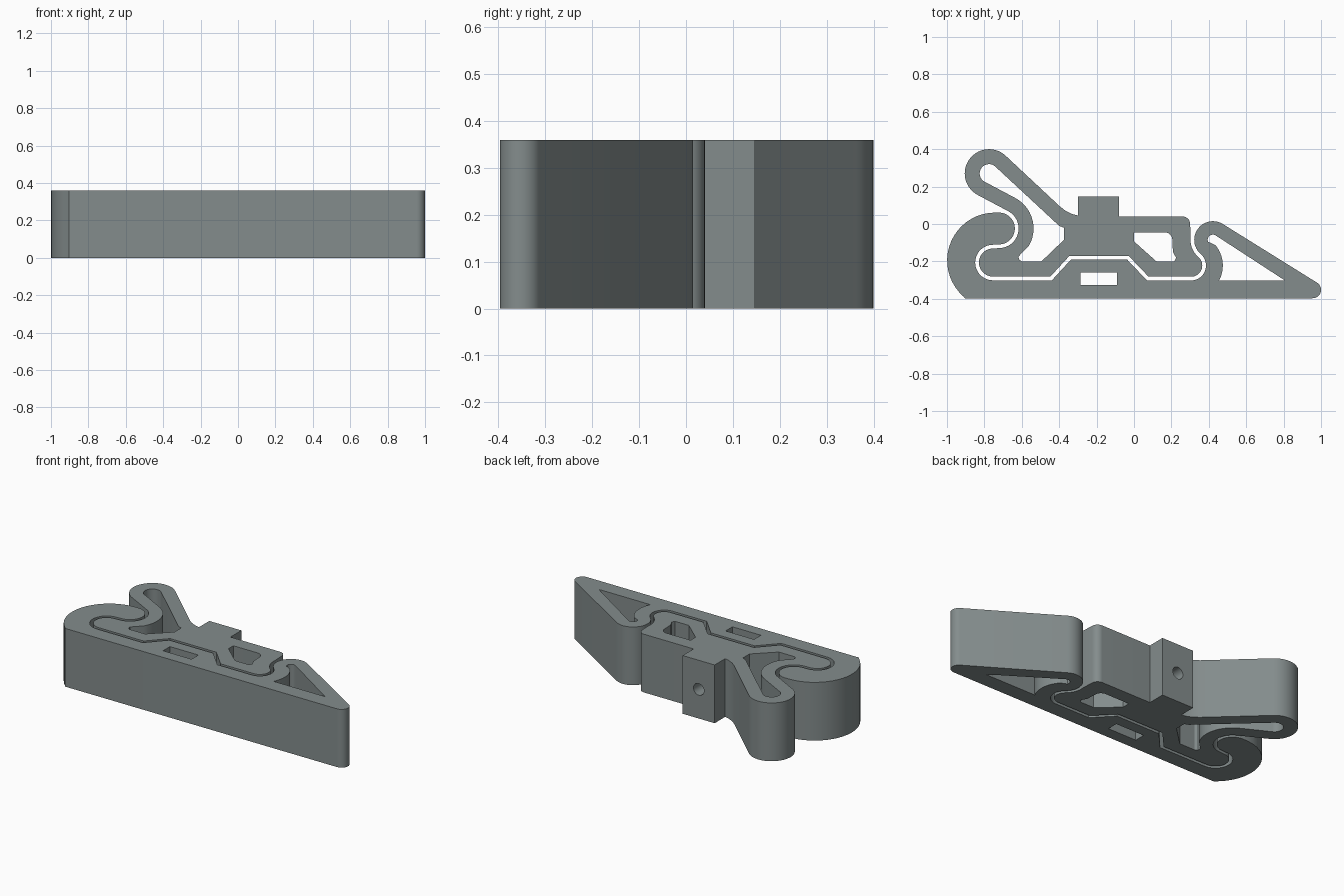
import bpy, bmesh, math

if "Cube" in bpy.data.objects:
    bpy.data.objects.remove(bpy.data.objects["Cube"])

HEIGHT = 0.36
# Shared arc centres of the interlocking clip profile
LOBE, SOCKET, BIG = (-0.722, -0.024), (-0.754, -0.206), (-0.743, -0.195)
HOOK, FOOT, LOOP = (0.422, -0.085), (0.305, -0.222), (-0.775, 0.27)

mat = bpy.data.materials.new("slate grey")
mat.diffuse_color = (0.23, 0.265, 0.265, 1)
mat.use_nodes = True
mat.node_tree.nodes["Principled BSDF"].inputs["Base Color"].default_value = mat.diffuse_color


def arc(c, r, a0, a1):
    """Points on an arc from a0 to a1 degrees."""
    n = max(4, int(abs(a1 - a0) / 7))
    angles = [math.radians(a0 + (a1 - a0) * i / n) for i in range(n + 1)]
    return [(c[0] + r * math.cos(a), c[1] + r * math.sin(a)) for a in angles]


def plate(name, *loops):
    """Extrude an outline with holes to full height."""
    bm = bmesh.new()
    edges = []
    for pts in loops:
        vs = [bm.verts.new((x, y, 0)) for x, y in pts]
        edges += [bm.edges.new((vs[i - 1], vs[i])) for i in range(len(vs))]
    bmesh.ops.triangle_fill(bm, edges=edges, use_beauty=True, use_dissolve=False, normal=(0, 0, 1))
    ext = bmesh.ops.extrude_face_region(bm, geom=bm.faces[:])
    top = [g for g in ext["geom"] if isinstance(g, bmesh.types.BMVert)]
    bmesh.ops.translate(bm, verts=top, vec=(0, 0, HEIGHT))
    bmesh.ops.recalc_face_normals(bm, faces=bm.faces[:])
    me = bpy.data.meshes.new(name)
    bm.to_mesh(me)
    bm.free()
    me.materials.append(mat)
    ob = bpy.data.objects.new(name, me)
    bpy.context.collection.objects.link(ob)
    return ob


def smooth(ob):
    bpy.ops.object.select_all(action='DESELECT')
    ob.select_set(True)
    bpy.context.view_layer.objects.active = ob
    bpy.ops.object.shade_smooth_by_angle(angle=math.radians(25))


# Base: rail with big hook on the left and a triangular hook on the right
base_outline = (
    [(-0.904, -0.397)]
    + arc((0.955, -0.352), 0.045, -90, 58)
    + arc(HOOK, 0.10, 58, 229.5)
    + arc(FOOT, 0.08, 49, -90)
    + [(0.07, -0.302), (-0.037, -0.19), (-0.337, -0.19), (-0.44, -0.302)]
    + arc(SOCKET, 0.095, 270, 90)
    + arc(LOBE, 0.085, -90, 88)
    + arc(BIG, 0.256, 90, 229)
)
base_triangle = (arc(HOOK, 0.028, 58, 200) + arc(FOOT, 0.17, 40, -28) + [(0.807, -0.302)])
base_slot = [(-0.285, -0.325), (-0.09, -0.325), (-0.09, -0.258), (-0.285, -0.258)]
base = plate("base_rail", base_outline, base_triangle, base_slot)

# Latch: body with top tab, right foot and looped spring arm
latch_outline = (
    arc(SOCKET, 0.075, 90, 270)
    + [(-0.448, -0.282), (-0.345, -0.17), (-0.029, -0.17), (0.078, -0.282)]
    + arc(FOOT, 0.06, -90, 49.5)
    + arc(HOOK, 0.12, 228, 172)
    + arc((0.26, 0.0), 0.04, 0, 90)
    + [(-0.08, 0.04), (-0.08, 0.147), (-0.299, 0.147), (-0.299, 0.045),
       (-0.33, 0.053), (-0.365, 0.07), (-0.395, 0.093)]
    + arc(LOOP, 0.13, 46, 243.4)
    + arc(LOBE, 0.105, 63.4, -90)
)
arm_opening = (
    arc(LOOP, 0.05, 46, 243.4)
    + arc(LOBE, 0.185, 63.4, -30)
    + [(-0.605, -0.16), (-0.617, -0.175), (-0.615, -0.19), (-0.60, -0.2), (-0.495, -0.2),
       (-0.375, -0.085), (-0.375, -0.02), (-0.40, -0.01)]
)
body_window = ([(0, -0.093), (0, -0.045)] + arc((0.165, -0.085), 0.04, 90, 0)
               + [(0.208, -0.15), (0.225, -0.18), (0.215, -0.2), (0.12, -0.2)])
latch = plate("spring_latch", latch_outline, arm_opening, body_window)

# Screw hole drilled into the tab
bpy.ops.mesh.primitive_cylinder_add(vertices=32, radius=0.036, depth=0.30,
                                    location=(-0.19, 0.05, HEIGHT / 2),
                                    rotation=(math.pi / 2, 0, 0))
drill = bpy.context.object
drill.name = "screw_hole_cutter"
drill.data.materials.append(mat)
drill.hide_render = True
mod = latch.modifiers.new("screw_hole", 'BOOLEAN')
mod.operation, mod.solver, mod.object = 'DIFFERENCE', 'EXACT', drill
bpy.context.view_layer.objects.active = latch
bpy.ops.object.modifier_apply(modifier=mod.name)
bpy.data.objects.remove(drill)

for part in (base, latch):
    smooth(part)
